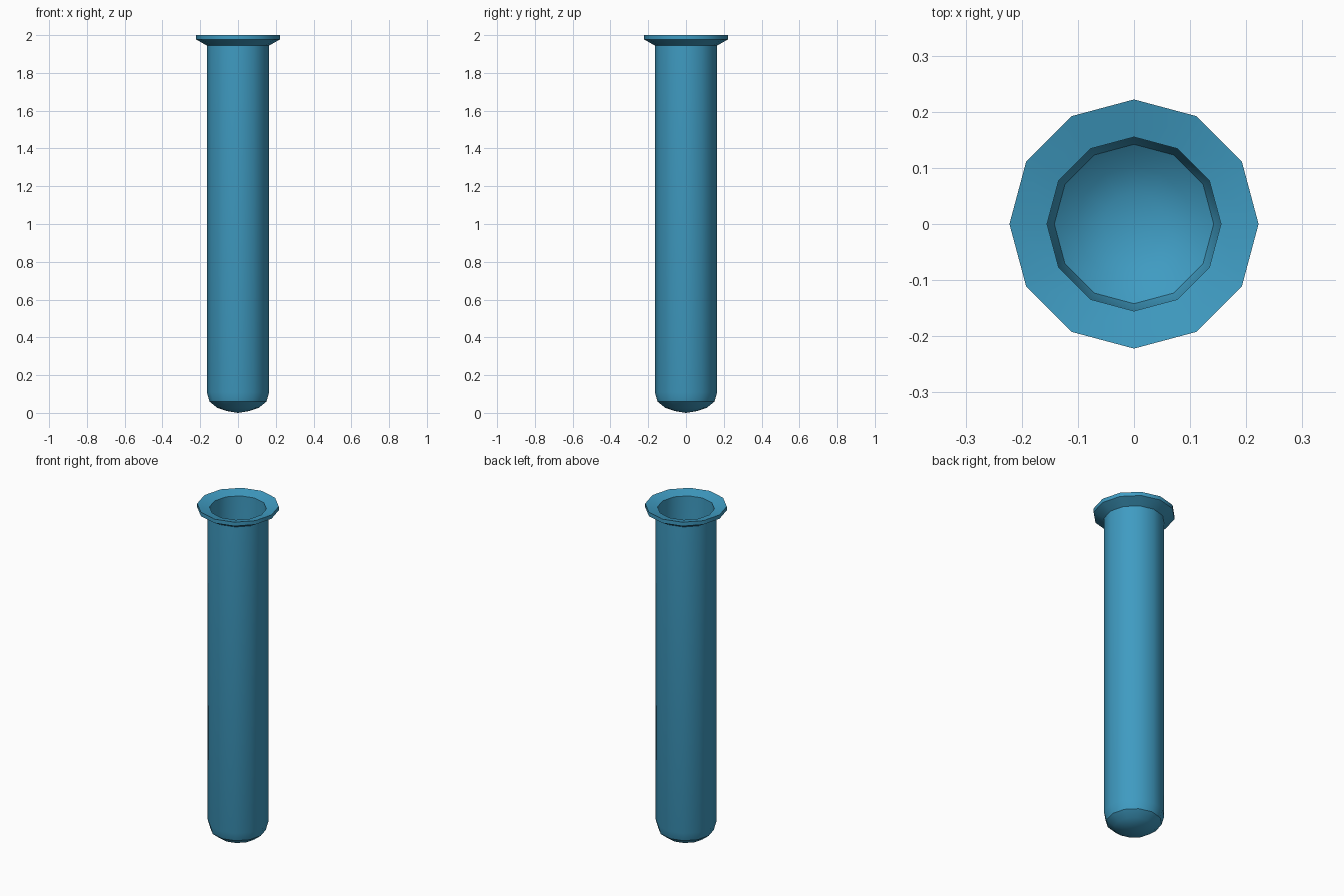
import bpy, bmesh
from math import radians
from mathutils import Vector

if "Cube" in bpy.data.objects:
    bpy.data.objects.remove(bpy.data.objects["Cube"])

# Closed tube profile (radius, height): outer base, wall, lip, inner wall, inner base
profile = [(0, 0.003), (0.06, 0.01), (0.11, 0.027), (0.151, 0.06), (0.165, 0.11),
           (0.165, 1.945), (0.222, 1.977), (0.222, 2.0), (0.155, 1.983),
           (0.155, 0.113), (0.142, 0.068), (0.103, 0.037), (0.056, 0.02), (0, 0.013)]
profile[0] = (0, 0.0)

# Lathe into a 12-sided tube
bm = bmesh.new()
verts = [bm.verts.new((r, 0, z)) for r, z in profile]
edges = [bm.edges.new(pair) for pair in zip(verts, verts[1:])]
bmesh.ops.spin(bm, geom=verts + edges, cent=(0, 0, 0), axis=(0, 0, 1),
               angle=radians(360), steps=12, use_duplicate=False)
bmesh.ops.remove_doubles(bm, verts=bm.verts, dist=0.0005)
bmesh.ops.recalc_face_normals(bm, faces=bm.faces)
mesh = bpy.data.meshes.new("test_tube")
bm.to_mesh(mesh)
bm.free()

tube = bpy.data.objects.new("test_tube", mesh)
bpy.context.collection.objects.link(tube)

# Blue glass colour
mat = bpy.data.materials.new("blue_glass")
mat.diffuse_color = (0.05, 0.33, 0.54, 1)
mat.use_nodes = True
mat.node_tree.nodes["Principled BSDF"].inputs["Base Color"].default_value = mat.diffuse_color
mesh.materials.append(mat)

# Smooth walls with crisp lip edges
bpy.context.view_layer.objects.active = tube
tube.select_set(True)
bpy.ops.object.shade_smooth_by_angle(angle=radians(31))
